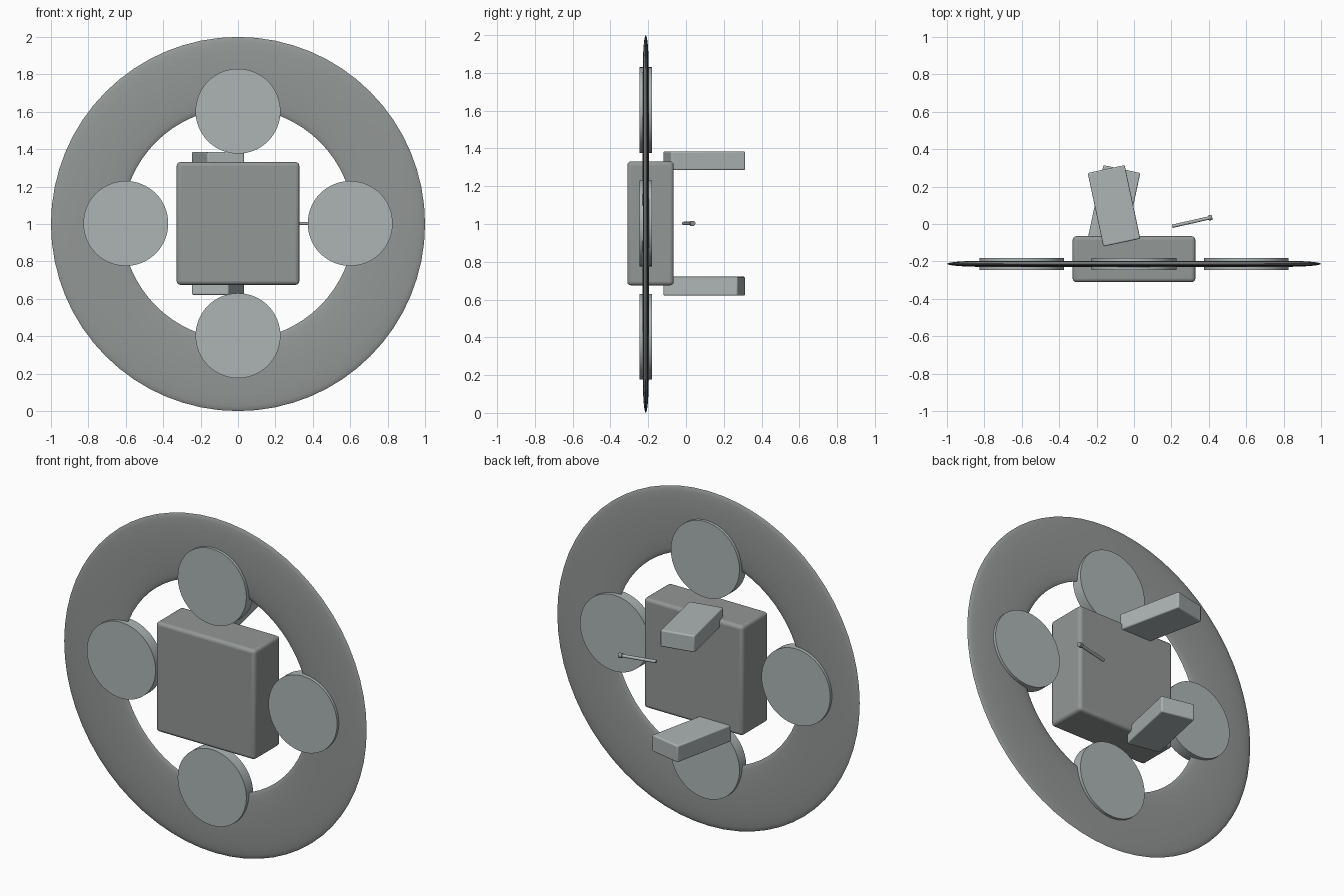
import bpy
from math import radians, sin, cos, pi
from mathutils import Vector

if "Cube" in bpy.data.objects:
    bpy.data.objects.remove(bpy.data.objects["Cube"])

RING_Y = -0.213


def material(name, color):
    mat = bpy.data.materials.new(name)
    mat.diffuse_color = (*color, 1)
    mat.use_nodes = True
    mat.node_tree.nodes["Principled BSDF"].inputs["Base Color"].default_value = mat.diffuse_color
    return mat


DARK = material("dark_grey", (0.29, 0.31, 0.30))
LIGHT = material("light_grey", (0.42, 0.46, 0.46))


def finish(name, mat, bevel=0.0, segments=1):
    ob = bpy.context.object
    ob.name = name
    ob.data.materials.append(mat)
    bpy.ops.object.transform_apply(location=False, rotation=False, scale=True)
    if bevel:
        mod = ob.modifiers.new("Bevel", 'BEVEL')
        mod.width = bevel
        mod.segments = segments
    bpy.ops.object.shade_smooth_by_angle(angle=radians(35))
    return ob


def box(name, mat, loc, size, turn=0.0, bevel=0.0, segments=1):
    bpy.ops.mesh.primitive_cube_add(size=1, location=loc, rotation=(0, 0, turn))
    bpy.context.object.scale = size
    return finish(name, mat, bevel, segments)


def rod(name, mat, start, end, radius, sides):
    a, b = Vector(start), Vector(end)
    bpy.ops.mesh.primitive_cylinder_add(
        vertices=sides, radius=radius, depth=(b - a).length,
        location=(a + b) / 2, rotation=(b - a).to_track_quat('Z', 'Y').to_euler())
    return finish(name, mat)


# Flattened outer ring
bpy.ops.mesh.primitive_torus_add(
    major_radius=0.81, minor_radius=0.19, major_segments=64, minor_segments=24,
    location=(0, RING_Y, 1), rotation=(pi / 2, 0, 0))
bpy.context.object.scale = (1, 1, 0.016 / 0.19)
finish("outer_ring", DARK)

# Square central body with rounded edges
box("central_body", DARK, (0, -0.188, 1.003), (0.656, 0.246, 0.656), bevel=0.02, segments=4)

# Four round pads on the ring
for i in range(4):
    a = i * pi / 2
    x, z = 0.6 * cos(a), 1.003 + 0.6 * sin(a)
    rod(f"round_pad_{i + 1}", LIGHT, (x, RING_Y - 0.0325, z), (x, RING_Y + 0.0325, z), 0.227, 64)

# Upper and lower arms, turned opposite ways
for name, z, turn in (("upper_arm", 1.335, 12), ("lower_arm", 0.671, -12)):
    box(name, LIGHT, (-0.107, 0.097, z), (0.202, 0.402, 0.1), radians(turn), bevel=0.008, segments=4)

# Small lever with a thicker tip
start, end = Vector((0.205, -0.012, 1.003)), Vector((0.418, 0.036, 1.003))
tip = end - (end - start).normalized() * 0.02
rod("lever_shaft", LIGHT, start, tip, 0.009, 24)
rod("lever_tip", DARK, tip, end, 0.014, 24)
